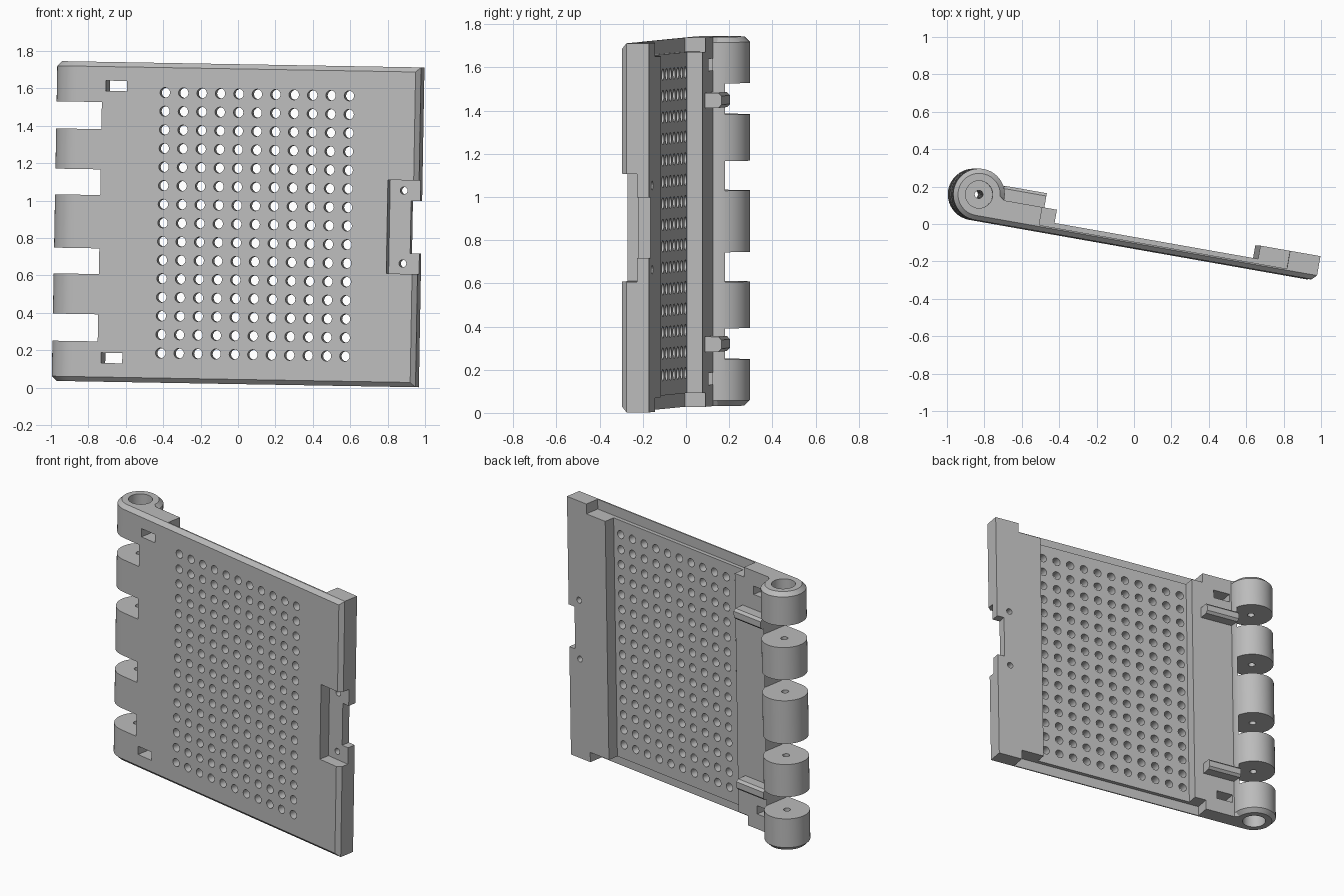
import bpy, bmesh, math
from mathutils import Matrix, Vector

if "Cube" in bpy.data.objects:
    bpy.data.objects.remove(bpy.data.objects["Cube"])

# Panel frame: x along the panel from the hinge axis, y its thickness, z its height
R, LENGTH, HEIGHT = 0.138, 1.855, 1.71
FRONT, BACK, SKIN = -R, -0.008, -0.08
PLACE = (Matrix.Translation((-0.858, 0.158, 0.034))
         @ Matrix.Rotation(math.radians(1), 4, 'Y')
         @ Matrix.Rotation(math.radians(-10), 4, 'Z'))

grey = bpy.data.materials.new("light_grey")
grey.use_nodes = True
COLOUR = (0.5, 0.5, 0.5, 1)
grey.diffuse_color = COLOUR
grey.node_tree.nodes["Principled BSDF"].inputs["Base Color"].default_value = COLOUR


def finish(bm, name):
    bmesh.ops.recalc_face_normals(bm, faces=bm.faces[:])
    mesh = bpy.data.meshes.new(name)
    bm.to_mesh(mesh)
    bm.free()
    mesh.materials.append(grey)
    obj = bpy.data.objects.new(name, mesh)
    bpy.context.collection.objects.link(obj)
    return obj


def add_box(bm, x0, x1, y0, y1, z0, z1):
    size = Matrix.Diagonal((x1 - x0, y1 - y0, z1 - z0, 1))
    centre = Matrix.Translation(((x0 + x1) / 2, (y0 + y1) / 2, (z0 + z1) / 2))
    return bmesh.ops.create_cube(bm, size=1, matrix=centre @ size)["verts"]


def add_rod(bm, x, y, z, r, depth, sides, along_y=False):
    turn = Matrix.Rotation(math.pi / 2, 4, 'X') if along_y else Matrix()
    bmesh.ops.create_cone(bm, cap_ends=True, segments=sides, radius1=r, radius2=r,
                          depth=depth, matrix=Matrix.Translation((x, y, z)) @ turn)


def mirrored(z0, z1):
    """The span itself and its mirror about the panel's middle height."""
    return [(z0, z1), (HEIGHT - z1, HEIGHT - z0)]


def cut(obj, bm):
    cutter = finish(bm, "cutter")
    cutter.hide_render = True
    mod = obj.modifiers.new("cut", 'BOOLEAN')
    mod.operation, mod.solver, mod.object = 'DIFFERENCE', 'EXACT', cutter
    bpy.context.view_layer.objects.active = obj
    bpy.ops.object.modifier_apply(modifier=mod.name)
    bpy.data.objects.remove(cutter)


# Panel body: one cross-section with the hinge barrel, extruded upwards
start = math.asin(BACK / R)
arc = [start + (1.5 * math.pi - start) * i / 36 for i in range(37)]
profile = [(LENGTH, FRONT), (LENGTH, BACK), (1.53, BACK), (1.53, SKIN),
           (0.425, SKIN), (0.425, BACK)]
profile += [(R * math.cos(a), R * math.sin(a)) for a in arc]
bm = bmesh.new()
base = bm.faces.new([bm.verts.new((x, y, 0)) for x, y in profile])
top = bmesh.ops.extrude_face_region(bm, geom=[base])["geom"]
bmesh.ops.translate(bm, vec=(0, 0, HEIGHT),
                    verts=[v for v in top if isinstance(v, bmesh.types.BMVert)])
bmesh.ops.recalc_face_normals(bm, faces=bm.faces[:])


def on_rim(v):
    on_barrel = abs(Vector(v.co[:2]).length - R) < 1e-4
    return on_barrel or abs(v.co.y - FRONT) < 1e-4


# Chamfer around the barrel ends and the front outline
edges = []
for e in bm.edges:
    a, b = e.verts
    level = abs(a.co.z - b.co.z) < 1e-4
    corner = a.co.x > LENGTH - 0.01 and b.co.x > LENGTH - 0.01
    if on_rim(a) and on_rim(b) and (level or corner):
        edges.append(e)
bmesh.ops.bevel(bm, geom=edges, offset=0.025, segments=1, affect='EDGES',
                clamp_overlap=False)
panel = finish(bm, "hinged_panel")

# Gaps between knuckles, end ledges, slots and pin recesses
bm = bmesh.new()
for gap in ((0.215, 0.36), (0.575, 0.7125)):
    for z0, z1 in mirrored(*gap):
        add_box(bm, -0.3, 0.13, -0.3, 0.3, z0, z1)
for z0, z1 in mirrored(-0.1, 0.065):
    add_box(bm, 0.345, 1.69, -0.105, 0.2, z0, z1)
for z0, z1 in mirrored(0.1, 0.155):
    add_box(bm, 0.15, 0.265, -0.3, 0.2, z0, z1)
for z in (0, HEIGHT):
    add_rod(bm, 0, 0, z, 0.073, 0.2, 32)
# Latch recess in the front
add_box(bm, 1.69, 2, -0.3, -0.065, 0.605, 1.105)
cut(panel, bm)

# Pin bore, latch notch and screw holes
bm = bmesh.new()
add_rod(bm, 0, 0, HEIGHT / 2, 0.022, 2, 16)
add_box(bm, 1.805, 2, -0.3, 0.2, 0.715, 0.995)
for z in (0.66, 1.05):
    add_rod(bm, 1.765, 0, z, 0.02, 0.6, 16, True)
cut(panel, bm)

# Grid of ventilation holes
bm = bmesh.new()
for col in range(11):
    for row in range(-7, 8):
        add_rod(bm, 0.472 + 0.1 * col, -0.1, HEIGHT / 2 + 0.0995 * row,
                0.027, 0.15, 20, True)
cut(panel, bm)

# Stop tabs on the back beside the outer gaps
bm = bmesh.new()
for z0, z1 in mirrored(0.255, 0.325):
    verts = add_box(bm, 0.13, 0.36, -0.03, 0.07, z0, z1)
    long_edges = {e for v in verts for e in v.link_edges
                  if all(w.co.y > 0.06 for w in e.verts)
                  and abs(e.verts[0].co.x - e.verts[1].co.x) > 0.1}
    bmesh.ops.bevel(bm, geom=list(long_edges), offset=0.015, segments=1, affect='EDGES')
tabs = finish(bm, "stop_tabs")

for obj in (panel, tabs):
    obj.matrix_world = PLACE
    bpy.ops.object.select_all(action='DESELECT')
    obj.select_set(True)
    bpy.context.view_layer.objects.active = obj
    bpy.ops.object.shade_smooth_by_angle(angle=math.radians(25))
